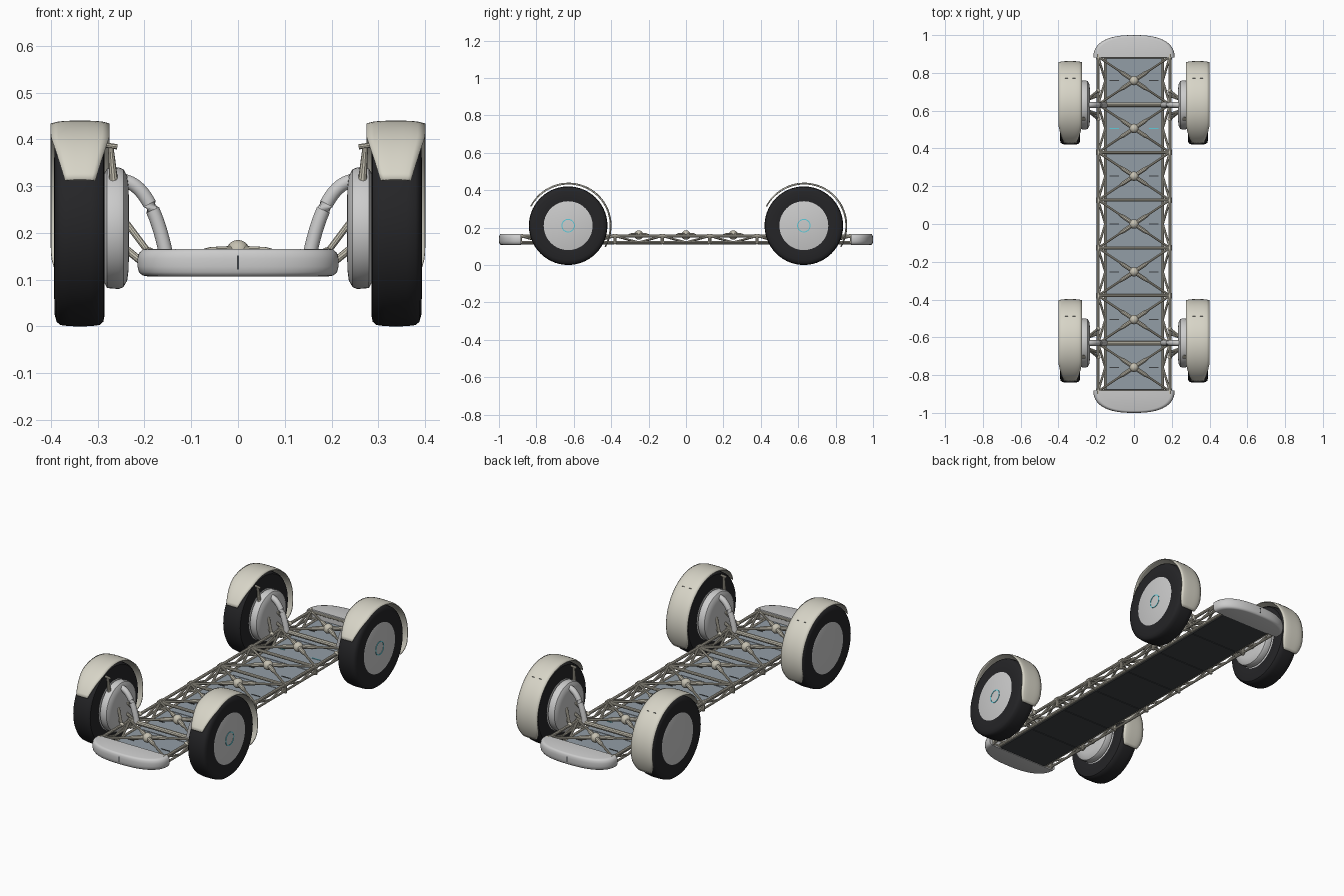
import bpy, bmesh
from math import sin, cos, pi, radians
from mathutils import Vector

if "Cube" in bpy.data.objects:
    bpy.data.objects.remove(bpy.data.objects["Cube"])


def material(name, r, g, b):
    m = bpy.data.materials.new(name)
    m.diffuse_color = (r, g, b, 1)
    m.use_nodes = True
    m.node_tree.nodes["Principled BSDF"].inputs["Base Color"].default_value = m.diffuse_color
    return m


CREAM = material("cream", 0.68, 0.66, 0.57)
METAL = material("warm_metal", 0.56, 0.53, 0.44)
WHITE = material("white", 0.78, 0.78, 0.76)
RUBBER = material("rubber", 0.018, 0.018, 0.02)
DARK = material("dark_panel", 0.05, 0.055, 0.06)
BLUE = material("blue_grey_panel", 0.29, 0.34, 0.38)
CYAN = material("cyan", 0.12, 0.6, 0.7)


def finish(name, bm, mat, angle=35):
    bmesh.ops.recalc_face_normals(bm, faces=bm.faces[:])
    me = bpy.data.meshes.new(name)
    bm.to_mesh(me)
    bm.free()
    me.materials.append(mat)
    ob = bpy.data.objects.new(name, me)
    bpy.context.collection.objects.link(ob)
    bpy.ops.object.select_all(action='DESELECT')
    ob.select_set(True)
    bpy.context.view_layer.objects.active = ob
    bpy.ops.object.shade_smooth_by_angle(angle=radians(angle))
    return ob


def loft(bm, rings, closed=True, caps=False):
    vs = [[bm.verts.new(p) for p in r] for r in rings]
    n = len(vs[0])
    for a, b in zip(vs, vs[1:]):
        for i in range(n if closed else n - 1):
            j = (i + 1) % n
            bm.faces.new((a[i], a[j], b[j], b[i]))
    if caps:
        bm.faces.new(vs[0])
        bm.faces.new(vs[-1])


def tube(bm, pts, r, n=10):
    pts = [Vector(p) for p in pts]
    rings = []
    for i, p in enumerate(pts):
        d = (pts[min(i + 1, len(pts) - 1)] - pts[max(i - 1, 0)]).normalized()
        ref = Vector((0, 0, 1)) if abs(d.z) < 0.9 else Vector((0, 1, 0))
        u = d.cross(ref).normalized()
        v = d.cross(u)
        rad = r[i] if isinstance(r, tuple) else r
        rings.append([p + rad * (cos(2 * pi * k / n) * u + sin(2 * pi * k / n) * v) for k in range(n)])
    loft(bm, rings, caps=True)


def ball(bm, p, r):
    res = bmesh.ops.create_uvsphere(bm, u_segments=16, v_segments=10, radius=r)
    bmesh.ops.translate(bm, verts=res['verts'], vec=p)


def box(bm, c, s):
    res = bmesh.ops.create_cube(bm, size=1)
    bmesh.ops.scale(bm, verts=res['verts'], vec=s)
    bmesh.ops.translate(bm, verts=res['verts'], vec=c)


def lathe(name, profile, side, y, z, mat, n=56, caps=True):
    # profile of (x, radius) turned about the wheel axle
    bm = bmesh.new()
    loft(bm, [[(side * x, y + r * cos(2 * pi * k / n), z + r * sin(2 * pi * k / n)) for k in range(n)]
              for x, r in profile], caps=caps)
    return finish(name, bm, mat)


CELL, Z = 0.253, 0.21

# floor panels, pale above and dark below, with small slits
for name, z, mat in (("floor_panels_top", 0.119, BLUE), ("floor_panels_bottom", 0.113, DARK)):
    bm = bmesh.new()
    for i in range(-3, 4):
        box(bm, (0, i * CELL, z), (0.29, CELL - 0.004, 0.006))
    finish(name, bm, mat)
for name, mat, cells in (("panel_slits", DARK, (-3, -2, -1, 0, 1, 3)), ("panel_lights", CYAN, (2,))):
    bm = bmesh.new()
    for i in cells:
        for s in (-1, 1):
            box(bm, (s * 0.105, i * CELL, 0.1225), (0.05, 0.005, 0.003))
    finish(name, bm, mat)

# space-frame chassis: rails, zigzag sides, crossbars, diagonals
L = 3.5 * CELL
bm = bmesh.new()
for s in (-1, 1):
    tube(bm, [(s * 0.19, -L, 0.155), (s * 0.19, L, 0.155)], 0.008)
    tube(bm, [(s * 0.152, -L, 0.12), (s * 0.152, L, 0.12)], 0.008)
    tube(bm, [(s * 0.19, -L, 0.122), (s * 0.19, L, 0.122)], 0.006)
    for i in range(-3, 4):
        y = i * CELL
        for e in (-1, 1):
            tube(bm, [(s * 0.19, y + e * CELL / 2, 0.155), (s * 0.152, y, 0.12)], 0.006)
            tube(bm, [(s * 0.19, y + e * CELL / 2, 0.155), (s * 0.19, y, 0.122)], 0.005)
finish("side_trusses", bm, METAL)

bm = bmesh.new()
for i in range(8):
    y = -L + i * CELL
    tube(bm, [(-0.19, y, 0.152), (0.19, y, 0.152)], 0.012 if i in (1, 6) else 0.008)
    for s in (-1, 1):
        tube(bm, [(s * 0.19, y, 0.112), (s * 0.19, y, 0.165)], 0.009)
        tube(bm, [(s * 0.19, y - 0.014, 0.155), (s * 0.19, y + 0.014, 0.155)], 0.012)
        tube(bm, [(s * 0.19, y, 0.12), (s * 0.15, y, 0.12)], 0.007)
finish("crossbars", bm, METAL)

bm = bmesh.new()
for i in range(-3, 4):
    y = i * CELL
    ball(bm, (0, y, 0.16), 0.025)
    for sx in (-1, 1):
        for sy in (-1, 1):
            a, b = Vector((0, y, 0.162)), Vector((sx * 0.19, y + sy * CELL / 2, 0.153))
            tube(bm, [a, a.lerp(b, 0.3), a.lerp(b, 0.42), b], (0.011, 0.011, 0.006, 0.006))
finish("roof_diagonals_and_hubs", bm, METAL)

# rounded end bumpers with a small slot
for e, label in ((-1, "front"), (1, "rear")):
    bm = bmesh.new()
    rings = []
    for k, z in ((0.9, 0.107), (0.95, 0.109), (0.985, 0.116), (1, 0.128), (1, 0.145),
                 (0.985, 0.157), (0.95, 0.164), (0.9, 0.166)):
        ring = []
        for j in range(41):
            t = pi * j / 40
            c, s = cos(t), sin(t)
            x = 0.215 * k * (abs(c) ** 0.8) * (1 if c > 0 else -1)
            ring.append((x, e * (0.882 + 0.118 * k * s ** 0.85), z))
        rings.append(ring)
    loft(bm, rings, caps=True)
    finish(label + "_bumper", bm, WHITE, 50)
    bm = bmesh.new()
    box(bm, (0, e * 0.996, 0.137), (0.005, 0.008, 0.03))
    finish(label + "_bumper_slot", bm, DARK)

TYRE = [(0.287, 0.13), (0.285, 0.15), (0.285, 0.185), (0.288, 0.2), (0.296, 0.207), (0.315, 0.2095),
        (0.338, 0.21), (0.361, 0.2095), (0.38, 0.207), (0.388, 0.2), (0.392, 0.185), (0.393, 0.15), (0.391, 0.13)]
MOTOR = [(0.287, 0.115), (0.28, 0.128), (0.255, 0.13), (0.245, 0.126), (0.237, 0.112), (0.234, 0.09), (0.233, 0.04)]
RING = [(0.391, 0.031), (0.394, 0.031), (0.394, 0.036), (0.391, 0.036)]

# four wheel corners
for sx, a in ((-1, "left"), (1, "right")):
    for y, b in ((-0.63, "front"), (0.63, "rear")):
        tag = b + "_" + a + "_"
        lathe(tag + "tyre", TYRE, sx, y, Z, RUBBER, caps=False)
        lathe(tag + "wheel_disc", [(0.288, 0.131), (0.391, 0.131), (0.392, 0.128)], sx, y, Z, WHITE)
        lathe(tag + "motor_housing", MOTOR, sx, y, Z, WHITE)
        if sx > 0:
            lathe(tag + "wheel_light_ring", RING, sx, y, Z, CYAN, caps=False)

        # thin crowned fender, tapering at both ends
        bm = bmesh.new()
        rings = []
        for k in range(45):
            ang = -30 + 183 * k / 44
            t = max(0, (ang - 118) / 35)
            q = max(0, (-ang - 12) / 18)
            w = 0.0625 - 0.03 * t ** 1.2 - 0.022 * q ** 2
            ring = []
            for j in range(9):
                u = j / 4 - 1
                r = 0.228 - 0.006 * abs(u) ** 4 * (w / 0.0625)
                ring.append((sx * (0.3375 + u * w), y + 0.002 + r * cos(radians(ang)), Z + r * sin(radians(ang))))
            rings.append(ring)
        loft(bm, rings, closed=False)
        fender = finish(tag + "fender", bm, CREAM)
        mod = fender.modifiers.new("thickness", 'SOLIDIFY')
        mod.thickness = 0.004
        mod.offset = 0

        bm = bmesh.new()
        for u in (-0.02, 0.02):
            box(bm, (sx * (0.3375 + u), y + 0.14, Z + 0.181), (0.014, 0.006, 0.004))
        finish(tag + "fender_slits", bm, DARK)

        # curved main arm from chassis to motor housing
        bm = bmesh.new()
        p = [Vector(v) for v in ((0.153, y, 0.15), (0.17, y, 0.235), (0.2, y, 0.31), (0.25, y, 0.312))]
        path = []
        for k in range(15):
            t = k / 14
            c = (1 - t) ** 3 * p[0] + 3 * t * (1 - t) ** 2 * p[1] + 3 * t * t * (1 - t) * p[2] + t ** 3 * p[3]
            path.append((sx * c.x, c.y, c.z))
        tube(bm, path, 0.015, 14)
        finish(tag + "swing_arm", bm, WHITE)

        # control rods and fender bracket
        bm = bmesh.new()
        for d in (-1, 1):
            tube(bm, [(sx * 0.19, y + d * 0.075, 0.157), (sx * 0.245, y + d * 0.03, 0.23)], 0.007)
            tube(bm, [(sx * 0.19, y + d * 0.05, 0.125), (sx * 0.245, y + d * 0.03, 0.17)], 0.008)
            ball(bm, (sx * 0.19, y + d * 0.075, 0.157), 0.012)
        finish(tag + "control_rods", bm, METAL)
        bm = bmesh.new()
        tube(bm, [(sx * 0.265, y - 0.07, 0.3), (sx * 0.272, y - 0.075, 0.382)], (0.01, 0.006))
        tube(bm, [(sx * 0.258, y - 0.075, 0.384), (sx * 0.286, y - 0.075, 0.388)], 0.006)
        finish(tag + "fender_bracket", bm, METAL)
